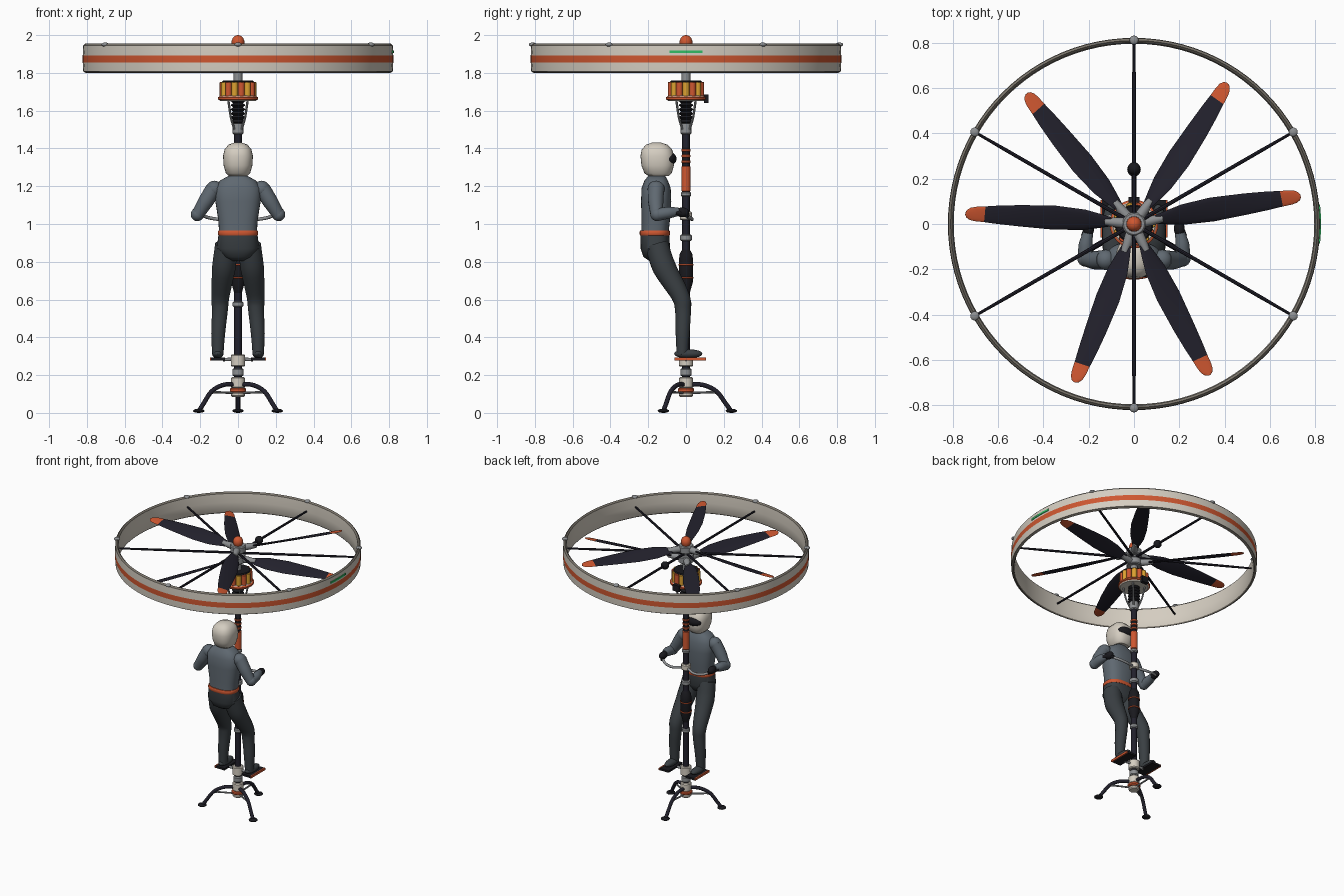
import bpy, bmesh
from math import sin, cos, pi, radians, hypot, copysign
from mathutils import Vector, Matrix, Quaternion

if "Cube" in bpy.data.objects:
    bpy.data.objects.remove(bpy.data.objects["Cube"])


def make_mat(name, *rgb):
    m = bpy.data.materials.new(name)
    m.use_nodes = True
    m.diffuse_color = (*rgb, 1)
    m.node_tree.nodes["Principled BSDF"].inputs["Base Color"].default_value = (*rgb, 1)
    return m


ivory = make_mat("ivory", .66, .61, .53)
orange = make_mat("orange", .62, .095, .03)
navy = make_mat("dark_navy", .016, .015, .025)
suit = make_mat("suit_grey", .115, .14, .165)
trouser = make_mat("charcoal", .042, .05, .056)
metal = make_mat("metal_grey", .27, .28, .29)
black = make_mat("black", .01, .01, .013)
yellow = make_mat("yellow", .72, .36, .03)
green = make_mat("green", .03, .5, .13)
rim = make_mat("warm_grey", .2, .18, .15)


def loft(name, rings, mats, rule=None, loop=False, mx=None):
    """Skin a list of equal rings; rule(face centre) picks the material."""
    bm = bmesh.new()
    vs = [[bm.verts.new(p) for p in r] for r in rings]
    n = len(vs[0])
    for i in range(len(vs) if loop else len(vs) - 1):
        a, b = vs[i], vs[(i + 1) % len(vs)]
        for j in range(n):
            k = (j + 1) % n
            bm.faces.new((a[j], a[k], b[k], b[j]))
    if not loop:
        bm.faces.new(vs[0])
        bm.faces.new(vs[-1])
    bmesh.ops.recalc_face_normals(bm, faces=bm.faces)
    if rule:
        for f in bm.faces:
            f.material_index = rule(f.calc_center_median())
    if mx:
        bm.transform(mx)
    me = bpy.data.meshes.new(name)
    bm.to_mesh(me)
    bm.free()
    for m in mats if isinstance(mats, list) else [mats]:
        me.materials.append(m)
    me.shade_smooth()
    me.set_sharp_from_angle(angle=radians(38))
    ob = bpy.data.objects.new(name, me)
    bpy.context.collection.objects.link(ob)
    return ob


def oval(x, y, z, rx, ry, n=24, power=2):
    """Horizontal ring, squarer for higher powers."""
    sq = lambda v: copysign(abs(v) ** (2 / power), v)
    return [Vector((x + rx * sq(cos(2 * pi * i / n)), y + ry * sq(sin(2 * pi * i / n)), z)) for i in range(n)]


def lathe(name, profile, mats, x=0, y=0, n=24, **kw):
    return loft(name, [oval(x, y, z, r, r, n) for r, z in profile], mats, **kw)


def drum(name, r, z0, z1, mat, x=0, y=0, bevel=.006, n=24):
    return lathe(name, [(r - bevel, z0), (r, z0 + bevel), (r, z1 - bevel), (r - bevel, z1)], mat, x, y, n)


def ball(name, c, r, mat, mx=None):
    angles = [pi * (i / 12 - .5) * .98 for i in range(13)]
    return loft(name, [oval(c[0], c[1], c[2] + r[2] * sin(a), r[0] * cos(a), r[1] * cos(a)) for a in angles], mat, mx=mx)


def tube(name, pts, radii, mat, steps=5, n=12, mx=None):
    """Round tube through points along a smooth path."""
    p = [Vector(v) for v in pts]
    r = radii if isinstance(radii, list) else [radii] * len(p)
    p = [2 * p[0] - p[1]] + p + [2 * p[-1] - p[-2]]
    path = []
    for i in range(1, len(p) - 2):
        a, b, c, d = p[i - 1:i + 3]
        for s in range(steps + (i == len(p) - 3)):
            t = s / steps
            q = .5 * (2 * b + (c - a) * t + (2 * a - 5 * b + 4 * c - d) * t * t + (3 * b - a - 3 * c + d) * t ** 3)
            path.append((q, r[i - 1] + (r[i] - r[i - 1]) * t))
    rings, last, rot = [], Vector((0, 0, 1)), Quaternion()
    for i, (q, rad) in enumerate(path):
        tan = (path[min(i + 1, len(path) - 1)][0] - path[max(i - 1, 0)][0]).normalized()
        rot = last.rotation_difference(tan) @ rot
        last = tan
        rings.append([q + rot @ v for v in oval(0, 0, 0, rad, rad, n)])
    return loft(name, rings, mat, mx=mx)


def box(name, lo, hi, mat):
    return loft(name, [[(lo[0], lo[1], z), (hi[0], lo[1], z), (hi[0], hi[1], z), (lo[0], hi[1], z)] for z in (lo[2], hi[2])], mat)


def turn(deg):
    return Matrix.Rotation(radians(deg), 4, 'Z')


# Duct ring with painted stripe and grey lips
def duct_rule(c):
    if hypot(c.x, c.y) > .815 and 1.856 < c.z < 1.89:
        return 1
    return 2 if c.z > 1.947 or c.z < 1.805 else 0


lathe("duct_ring", [(.805, 1.8), (.82, 1.808), (.822, 1.855), (.822, 1.892), (.82, 1.945), (.81, 1.955),
                    (.8, 1.945), (.796, 1.88), (.8, 1.808)], [ivory, orange, rim], n=96, rule=duct_rule, loop=True)
strip = []
for i in range(9):
    a = radians(-6 + 1.5 * i)
    strip.append([(r * cos(a), r * sin(a), z) for r, z in ((.819, 1.905), (.826, 1.905), (.826, 1.918), (.819, 1.918))])
loft("green_marker", strip, green)

# Radial struts and rim nodes
for i in range(6):
    m = turn(30 + 60 * i)
    tube(f"duct_strut_{i}", [(.03, 0, 1.88), (.65, 0, 1.88), (.8, 0, 1.88)], [.009, .008, .006], navy, 1, 8, m)
    ball(f"rim_node_{i}", (.812, 0, 1.95), (.02, .02, .011), metal, m)
ball("strut_pod", (0, .245, 1.88), (.028, .028, .028), black)


# Two counter-rotating rotors with swept, twisted blades
def blade(name, angle, z, side):
    rings = []
    for r, chord in ((.1, .045), (.15, .07), (.22, .1), (.35, .115), (.5, .1), (.6, .085), (.66, .072),
                     (.7, .066), (.725, .055), (.74, .034), (.746, .01)):
        t = r / .746
        pitch = radians(32 - 20 * t)
        ring = []
        for v in oval(0, 0, 0, chord / 2, .009 - .006 * t, 14):
            lat = v.x * cos(pitch) + v.y * sin(pitch) + .026 * t * t
            ring.append((r, side * lat, z - v.x * sin(pitch) + v.y * cos(pitch)))
        rings.append(ring)
    loft(name, rings, [navy, orange], lambda c: int(c.x > .66), mx=turn(angle))
    tube(name + "_cuff", [(.02, 0, z), (.08, 0, z), (.13, 0, z)], [.024, .022, .016], metal, 2, 12, turn(angle))


for label, first, z, side in (("upper", 54.5, 1.915, 1), ("lower", 11.5, 1.84, -1)):
    drum(f"{label}_rotor_hub", .052, z - .025, z + .025, metal)
    for i in range(3):
        blade(f"{label}_blade_{i}", first + 120 * i, z, side)
drum("rotor_shaft", .023, 1.74, 1.95, metal)
lathe("hub_cap", [(.028, 1.94), (.034, 1.955), (.033, 1.972), (.026, 1.988), (.014, 1.997), (.003, 2)], orange)

# Battery and motor pack
drum("motor_core", .065, 1.66, 1.755, black)
drum("motor_tray", .1, 1.65, 1.68, ivory)
lathe("motor_band", [(.098, 1.655), (.107, 1.66), (.107, 1.67), (.098, 1.676)], orange, n=32)
drum("motor_top_plate", .085, 1.745, 1.76, black)
for i in range(14):
    a = 2 * pi * i / 14
    drum(f"cell_{i}", .0175, 1.675, 1.752, orange if i % 2 else yellow, .08 * cos(a), .08 * sin(a), .003, 12)
box("control_box", (-.025, .095, 1.64), (.025, .12, 1.685), black)
bellows = [(.04 if i % 2 else .026, 1.53 + i * .011) for i in range(12)]
lathe("bellows", bellows, black)
for i in range(4):
    tube(f"motor_brace_{i}", [(.072, 0, 1.655), (.055, 0, 1.57), (.027, 0, 1.5)], .006, metal, 2, 8, turn(45 + 90 * i))

# Central pole with collars, sleeves and grip
drum("pole", .02, .12, 1.56, navy)
for name, r, lo, hi, mat in (
        ("top_clamp", .03, 1.475, 1.54, metal), ("upper_sleeve", .021, 1.31, 1.41, black),
        ("orange_sleeve", .024, 1.17, 1.31, orange), ("sleeve_collar", .027, 1.145, 1.17, metal),
        ("handlebar_clamp", .032, 1.02, 1.065, ivory), ("waist_collar", .031, .91, .945, metal),
        ("lower_collar", .028, .56, .59, metal), ("foot_hub", .038, .245, .31, ivory),
        ("joint_hub", .03, .195, .235, metal), ("base_hub", .036, .13, .19, ivory),
        ("base_band", .043, .108, .132, orange), ("base_plate", .036, .085, .108, ivory)):
    drum(name, r, lo, hi, mat)
for i, z in enumerate((1.33, 1.36, 1.39)):
    drum(f"sleeve_stripe_{i}", .025, z - .007, z + .007, orange, bevel=.003)
lathe("damper", [(.02, .635), (.036, .69), (.038, .8), (.034, .84), (.02, .865)], black)
for z in (.715, .785):
    drum("damper_stripe", .0405, z - .004, z + .004, orange, bevel=.002)

# Tripod landing legs
for i in range(3):
    m = turn(90 + 120 * i)
    tube(f"tripod_leg_{i}", [(.02, 0, .15), (.09, 0, .148), (.16, 0, .115), (.21, 0, .05), (.235, 0, .015)], .012, navy, mx=m)
    tube(f"tripod_brace_{i}", [(.02, 0, .105), (.14, 0, .11), (.165, 0, .105)], .006, metal, 1, 8, m)
    ball(f"tripod_foot_{i}", (.24, 0, .011), (.03, .03, .011), black, m)


# Rider: torso, pelvis, belt and head as stacked ovals
def stack(name, rows, mat, power=2.5):
    loft(name, [oval(0, y, z, rx, ry, 32, power) for z, rx, ry, y in rows], mat)


stack("torso", [(.95, .1, .072, -.165), (1.02, .104, .075, -.16), (1.12, .12, .08, -.158), (1.19, .122, .077, -.158),
                (1.23, .095, .062, -.158), (1.255, .05, .045, -.155)], suit)
stack("neck", [(1.23, .042, .042, -.155), (1.29, .042, .042, -.152)], black)
stack("belt", [(.94, .104, .078, -.165), (.945, .107, .08, -.165), (.96, .107, .08, -.165), (.966, .103, .077, -.165)], orange)
stack("pelvis", [(.805, .03, .03, -.165), (.825, .075, .06, -.165), (.87, .113, .078, -.162), (.945, .103, .076, -.165)], trouser)
stack("helmet", [(1.255, .05, .055, -.145), (1.268, .064, .072, -.148), (1.31, .076, .086, -.15), (1.36, .079, .089, -.152),
                 (1.395, .071, .08, -.154), (1.42, .05, .056, -.155), (1.431, .02, .024, -.155)], ivory)
ball("visor", (0, -.092, 1.345), (.064, .042, .037), black)

# Mirrored limbs, foot plates and handlebars
for label, s in (("left", 1), ("right", -1)):
    tube(f"{label}_leg", [(s * .06, -.155, .89), (s * .075, -.115, .77), (s * .093, -.03, .62), (s * .096, -.016, .54),
                          (s * .105, -.018, .42), (s * .107, -.02, .31)], [.062, .063, .048, .042, .037, .03], trouser, n=20)
    ball(f"{label}_shoe", (s * .107, .012, .313), (.03, .075, .024), trouser)
    box(f"{label}_foot_plate", (s * .106 - .037, -.06, .278), (s * .106 + .037, .105, .292), black)
    box(f"{label}_plate_edge", (s * .145 - .004, -.06, .277), (s * .145 + .004, .105, .293), orange)
    tube(f"{label}_peg", [(0, 0, .285), (s * .08, 0, .282)], .009, metal, 1)
    ball(f"{label}_shoulder", (s * .125, -.158, 1.185), (.045, .045, .044), suit)
    tube(f"{label}_upper_arm", [(s * .13, -.158, 1.185), (s * .17, -.16, 1.12), (s * .213, -.155, 1.05)], [.043, .041, .033], suit, n=16)
    ball(f"{label}_elbow", (s * .215, -.153, 1.05), (.035, .035, .035), suit)
    tube(f"{label}_forearm", [(s * .215, -.15, 1.05), (s * .213, -.09, 1.06), (s * .203, -.04, 1.065)], [.034, .031, .022], suit, n=16)
    ball(f"{label}_glove", (s * .2, -.02, 1.062), (.024, .036, .026), black)
    tube(f"{label}_handlebar", [(0, 0, 1.04), (s * .08, .03, 1.025), (s * .15, .025, 1.032), (s * .2, -.01, 1.05)], .009, metal)
    tube(f"{label}_grip", [(s * .185, .01, 1.045), (s * .208, -.02, 1.055), (s * .222, -.055, 1.06)], .013, black)
